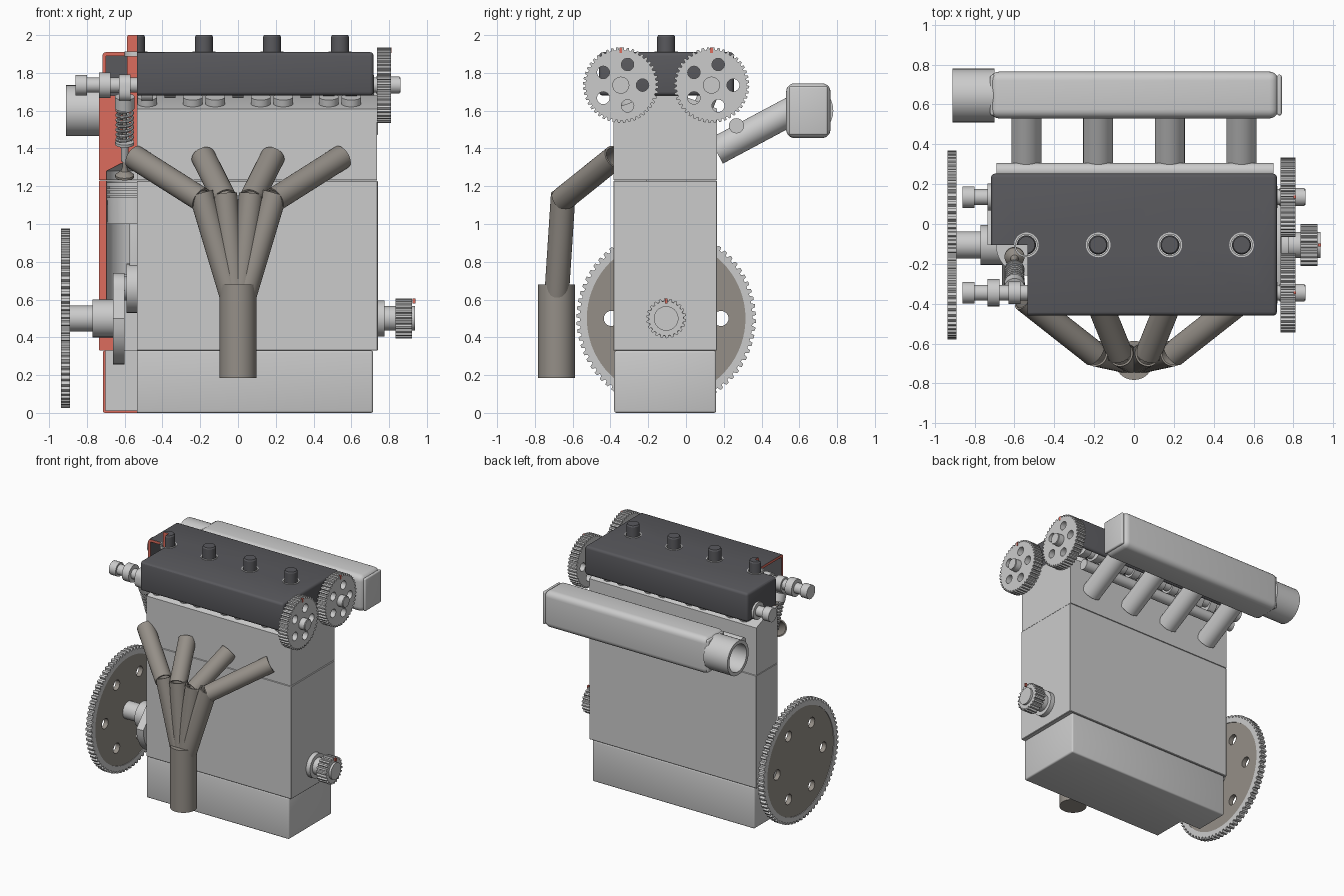
import bpy, bmesh
from math import sin, cos, pi, radians
from mathutils import Vector, Matrix

if "Cube" in bpy.data.objects:
    bpy.data.objects.remove(bpy.data.objects["Cube"])

def material(name, rgb):
    m = bpy.data.materials.new(name)
    m.diffuse_color = (*rgb, 1)
    m.use_nodes = True
    m.node_tree.nodes["Principled BSDF"].inputs["Base Color"].default_value = m.diffuse_color
    return m
DARK = material("dark_casting", (0.10, 0.10, 0.11))
PIPE = material("warm_steel", (0.30, 0.275, 0.245))
RED = material("section_red", (0.72, 0.15, 0.11))
BORES = (-0.54, -0.18, 0.18, 0.54)
CY, CZ = -0.105, 0.5            # crank axis
CAMS = (-0.345, 0.135)          # camshaft y positions
CAMZ = 1.735

def finish(name, bm, mat=None):
    bmesh.ops.remove_doubles(bm, verts=bm.verts, dist=1e-5)
    bmesh.ops.recalc_face_normals(bm, faces=bm.faces)
    me = bpy.data.meshes.new(name)
    bm.to_mesh(me)
    bm.free()
    ob = bpy.data.objects.new(name, me)
    bpy.context.collection.objects.link(ob)
    if mat:
        me.materials.append(mat)
    return ob

def box(name, lo, hi, bevel=0, mat=None, seg=3):
    lo, hi = Vector(lo), Vector(hi)
    bm = bmesh.new()
    bmesh.ops.create_cube(bm, size=1, matrix=Matrix.Translation((lo + hi) / 2) @ Matrix.Diagonal((*(hi - lo), 1)))
    if bevel:
        bmesh.ops.bevel(bm, geom=bm.edges[:], offset=bevel, segments=seg, profile=0.5, affect='EDGES')
    return finish(name, bm, mat)

def prism(name, pts, x0, x1, mat=None):
    """Extrude a (y, z) outline along x."""
    bm = bmesh.new()
    f = bm.faces.new([bm.verts.new((x0, y, z)) for y, z in pts])
    r = bmesh.ops.extrude_face_region(bm, geom=[f])
    bmesh.ops.translate(bm, vec=(x1 - x0, 0, 0), verts=[v for v in r['geom'] if isinstance(v, bmesh.types.BMVert)])
    return finish(name, bm, mat)

def turned(name, prof, origin=(0, 0, 0), axis=(1, 0, 0), mat=None, n=32):
    """Lathe a (distance, radius) profile about an axis."""
    q = Vector(axis).to_track_quat('Z', 'Y')
    bm = bmesh.new()
    rings = [[bm.verts.new(Vector(origin) + q @ Vector((r * cos(2*pi*i/n), r * sin(2*pi*i/n), t)))
              for i in range(n)] for t, r in prof]
    for a, b in zip(rings, rings[1:]):
        for i in range(n):
            bm.faces.new((a[i], a[i-1], b[i-1], b[i]))
    for (t, r), ring in ((prof[0], rings[0]), (prof[-1], rings[-1])):
        if prof[0] != prof[-1]:
            bm.faces.new(ring)
    return finish(name, bm, mat)

def rod(name, a, b, r, mat=None, n=32):
    d = Vector(b) - Vector(a)
    return turned(name, [(0, r), (d.length, r)], a, d, mat, n)

def tube(name, a, b, r, ri, mat=None):
    d = Vector(b) - Vector(a)
    L = d.length
    return turned(name, [(0, r), (L, r), (L, ri), (0, ri), (0, r)], a, d, mat)

def subtract(ob, cutters):
    for c in cutters:
        m = ob.modifiers.new("cut", 'BOOLEAN')
        m.operation, m.solver, m.object = 'DIFFERENCE', 'EXACT', c
    me = bpy.data.meshes.new_from_object(ob.evaluated_get(bpy.context.evaluated_depsgraph_get()))
    ob.modifiers.clear()
    ob.data = me
    for c in cutters:
        bpy.data.objects.remove(c)

def section(ob):
    """Remove the front-left corner and paint the sawn faces red."""
    subtract(ob, [box("cutter", (-1.2, -1.2, -0.5), (-0.535, CY, 2.5))])
    me = ob.data
    if not me.materials:
        me.materials.append(material("grey", (0.8, 0.8, 0.8)))
    me.materials.append(RED)
    for p in me.polygons:
        c = p.center
        if (abs(c.y - CY) < 1e-3 and c.x < -0.535 and abs(p.normal.y) > 0.9) or \
           (abs(c.x + 0.535) < 1e-3 and c.y < CY and abs(p.normal.x) > 0.9):
            p.material_index = len(me.materials) - 1

def gear(name, y, z, r, depth, teeth, x0, x1, holes=0, hr=0, hd=0, mat=None):
    pts = []
    for i in range(teeth):
        for f, rr in ((0, r - depth), (0.3, r - depth), (0.45, r), (0.85, r)):
            a = 2*pi*(i + f)/teeth
            pts.append((y + rr*cos(a), z + rr*sin(a)))
    ob = prism(name, pts, x0, x1, mat)
    if holes:
        subtract(ob, [rod("cutter", (x0 - 0.1, y + hd*cos(2*pi*i/holes), z + hd*sin(2*pi*i/holes)),
                          (x1 + 0.1, y + hd*cos(2*pi*i/holes), z + hd*sin(2*pi*i/holes)), hr, n=24)
                      for i in range(holes)])
    return ob

# Castings: sump, block, head, valve cover
sump = box("sump", (-0.715, -0.38, 0), (0.715, 0.16, 0.33), 0.012)
subtract(sump, [box("cutter", (-0.702, -0.367, 0.013), (0.702, 0.147, 0.5))])
section(sump)
block = box("cylinder_block", (-0.735, -0.385, 0.33), (0.74, 0.165, 1.23), 0.004, seg=1)
subtract(block, [box("cutter", (-0.662, -0.33, 0.2), (0.662, 0.11, 0.73))] +
         [rod("cutter", (x, CY, 0.6), (x, CY, 1.4), 0.157, n=48) for x in BORES])
section(block)
head = prism("cylinder_head", [(-0.385, 1.232), (0.165, 1.232), (0.165, 1.61), (-0.02, 1.68),
                               (-0.19, 1.68), (-0.385, 1.61)], -0.735, 0.735)
subtract(head, [turned("cutter", [(0, 0.157), (0.15, 0.157), (0.19, 0.08)], (x, CY, 1.13), (0, 0, 1)) for x in BORES])
section(head)
cover = box("valve_cover", (-0.718, -0.46, 1.68), (0.718, 0.253, 1.91), 0.02, DARK)
subtract(cover, [box("cutter", (-0.698, -0.44, 1.5), (0.698, 0.233, 1.89))] +
         [rod("cutter", (x, CY, 1.8), (x, CY, 2.1), 0.062) for x in BORES])
section(cover)

# Spark plug leads
for i, x in enumerate(BORES):
    plug = turned("spark_plug_lead", [(0, 0.02), (0.1, 0.02), (0.12, 0.048), (0.69, 0.048), (0.7, 0.042)],
                  (x, CY, 1.30), (0, 0, 1), DARK)
    tube("plug_seal", (x, CY, 1.888), (x, CY, 1.913), 0.062, 0.053)
    if i == 0:
        section(plug)

# Pistons, connecting rods, crank pins and webs
for x, s in zip(BORES, (1, -1, -1, 1)):
    pz, top = CZ + 0.16*s, 1.06 + 0.16*s
    prof = [(-0.22, 0.15)]
    for g in (-0.075, -0.05, -0.025):
        prof += [(g - 0.006, 0.153), (g - 0.006, 0.143), (g + 0.004, 0.143), (g + 0.004, 0.153)]
    turned("piston", prof + [(0, 0.153)], (x, CY, top), (0, 0, 1), n=48)
    rod("rod_big_end", (x - 0.05, CY, pz), (x + 0.05, CY, pz), 0.13)
    box("rod_beam", (x - 0.035, CY - 0.05, pz), (x + 0.035, CY + 0.05, top - 0.1), 0.01)
    rod("crank_pin", (x - 0.09, CY, pz), (x + 0.09, CY, pz), 0.065)
    web = [(CY + 0.23*cos(a), CZ + s*0.245*sin(a)) for a in [pi + pi*i/16 for i in range(17)]]
    web += [(CY + 0.09*cos(a), CZ + s*(0.15 + 0.09*sin(a))) for a in [pi*i/10 for i in range(11)]]
    for dx in (-0.122, 0.06):
        prism("crank_web", web, x + dx, x + dx + 0.062)

# Crankshaft, bearing seals, timing pinion
rod("crank_nose", (0.6, CY, CZ), (0.937, CY, CZ), 0.065)
rod("crank_tail", (-0.92, CY, CZ), (-0.64, CY, CZ), 0.068)
for a, b in ((-0.48, -0.24), (-0.12, 0.12), (0.24, 0.48)):
    rod("main_journal", (a, CY, CZ), (b, CY, CZ), 0.068)
rod("front_seal", (0.72, CY, CZ), (0.775, CY, CZ), 0.095)
rod("rear_seal", (-0.77, CY, CZ), (-0.66, CY, CZ), 0.1)
gear("crank_pinion", CY, CZ, 0.105, 0.014, 22, 0.835, 0.92)

# Flywheel with ring gear
ring = gear("ring_gear", CY, CZ, 0.475, 0.018, 72, -0.937, -0.89)
subtract(ring, [rod("cutter", (-1.1, CY, CZ), (-0.7, CY, CZ), 0.42, n=72)])
disc = rod("flywheel", (-0.932, CY, CZ), (-0.895, CY, CZ), 0.421, PIPE, 72)
subtract(disc, [rod("cutter", (-1.1, CY + 0.29*cos(i*pi/3), CZ + 0.29*sin(i*pi/3)),
                    (-0.7, CY + 0.29*cos(i*pi/3), CZ + 0.29*sin(i*pi/3)), 0.04) for i in range(6)])

# Camshafts with lobes, tappets, timing gears
for k, y in enumerate(CAMS):
    side = 1 if k else -1
    rod("camshaft", (-0.86, y, CAMZ), (0.86, y, CAMZ), 0.04)
    rod("cam_end", (-0.86, y, CAMZ), (-0.80, y, CAMZ), 0.054)
    for x in (-0.705, -0.36, 0, 0.36, 0.69):
        rod("cam_journal", (x - 0.03, y, CAMZ), (x + 0.03, y, CAMZ), 0.068 if x < 0.6 else 0.055)
    gear("cam_gear", y, CAMZ, 0.2, 0.014, 44, 0.735, 0.81, 5, 0.033, 0.115)
    rod("cam_gear_hub", (0.73, y, CAMZ), (0.855, y, CAMZ), 0.045)
    box("timing_mark", (0.80, y - 0.007, 1.905), (0.813, y + 0.007, 1.935), mat=RED)
    d = Vector((0, side*0.175, 0.465)).normalized()
    c = Vector((0, y, CAMZ))
    for i, bx in enumerate(BORES):
        turn = radians((-110, 150, 30, -20)[i])
        egg = [(y + (0.056 + 0.03*max(0, cos(a))**4)*cos(a + turn),
                CAMZ + (0.056 + 0.03*max(0, cos(a))**4)*sin(a + turn)) for a in [2*pi*j/32 for j in range(32)]]
        for dx in (-0.06, 0.06):
            prism("cam_lobe", egg, bx + dx - 0.03, bx + dx + 0.03)
            p = c + Vector((bx + dx, 0, 0))
            rod("tappet", p - d*0.13, p - d*0.065, 0.052)
box("timing_mark", (0.925, CY - 0.007, CZ + 0.08), (0.94, CY + 0.007, CZ + 0.105), mat=RED)

# Exposed valve and spring in the cutaway
d = Vector((0, -0.175, 0.465)).normalized()
base = Vector((-0.6, CAMS[0], CAMZ)) - d*0.52
turned("valve", [(0, 0.05), (0.012, 0.05), (0.035, 0.02), (0.06, 0.012), (0.42, 0.012)], base, d, PIPE)
turned("valve_guide", [(0.09, 0.018), (0.2, 0.022)], base, d)
q = d.to_track_quat('Z', 'Y')
cu = bpy.data.curves.new("valve_spring", 'CURVE')
cu.dimensions, cu.bevel_depth, cu.bevel_resolution = '3D', 0.008, 2
sp = cu.splines.new('POLY')
sp.points.add(112)
for i, p in enumerate(sp.points):
    a = 2*pi*i/16
    p.co = (*(base + q @ Vector((0.042*cos(a), 0.042*sin(a), 0.2 + 0.19*i/112))), 1)
tmp = bpy.data.objects.new("tmp", cu)
bpy.context.collection.objects.link(tmp)
me = bpy.data.meshes.new_from_object(tmp.evaluated_get(bpy.context.evaluated_depsgraph_get()))
bpy.data.objects.remove(tmp)
bpy.context.collection.objects.link(bpy.data.objects.new("valve_spring", me))
turned("spring_seat", [(0.185, 0.05), (0.2, 0.05)], base, d)

# Exhaust manifold
for x, kx in zip(BORES, (-0.195, -0.07, 0.07, 0.195)):
    knee = (kx, -0.655, 1.13)
    tube("exhaust_runner", (x*1.02, -0.375, 1.355), knee, 0.065, 0.055, PIPE)
    tube("exhaust_downpipe", (kx, -0.65, 1.16), (kx*0.17, -0.685, 0.62), 0.065, 0.055, PIPE)
rod("exhaust_collector", (0, -0.685, 0.185), (0, -0.685, 0.68), 0.098, PIPE)

# Intake plenum, throttle body, runners, fuel rail
box("intake_plenum", (-0.722, 0.53, 1.455), (0.725, 0.765, 1.745), 0.045, seg=5)
for x in (-0.71, 0.73):
    box("plenum_end_plate", (x - 0.012, 0.545, 1.47), (x + 0.012, 0.75, 1.73), 0.011)
tube("throttle_body", (-0.91, 0.645, 1.6), (-0.70, 0.645, 1.6), 0.135, 0.108)
for x in BORES:
    tube("intake_runner", (x, 0.16, 1.386), (x, 0.58, 1.61), 0.075, 0.062)
rod("fuel_rail", (-0.69, 0.267, 1.52), (0.70, 0.267, 1.52), 0.04)

# Smooth round surfaces, keep hard edges
bpy.ops.object.select_all(action='SELECT')
bpy.context.view_layer.objects.active = block
bpy.ops.object.shade_smooth_by_angle(angle=radians(30))
